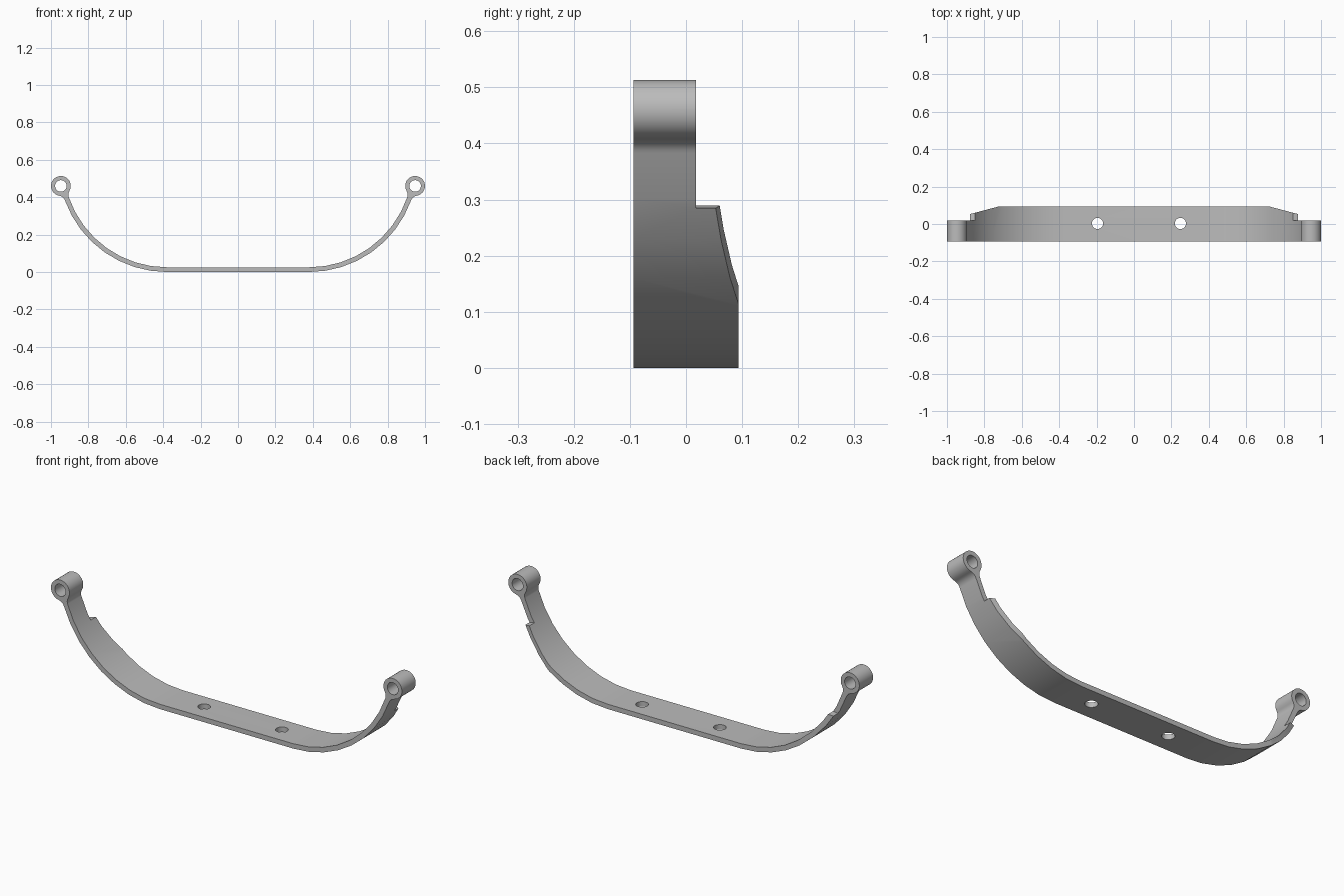
import bpy
import bmesh
from math import pi, sqrt, atan2, cos, sin, tau, radians
from mathutils import Vector, Matrix

cube = bpy.data.objects.get("Cube")
if cube:
    bpy.data.objects.remove(cube, do_unlink=True)

FRONT, BACK, LUG_BACK = -0.094, 0.094, 0.018
BEND, R_OUT, R_IN = Vector((0.38, 0.58)), 0.58, 0.555
LUG, LUG_R, BORE_R, FILLET = Vector((0.947, 0.46)), 0.053, 0.031, 0.04

grey = bpy.data.materials.new("plain grey")
grey.use_nodes = True
colour = (0.5, 0.5, 0.5, 1)
grey.diffuse_color = colour
grey.node_tree.nodes["Principled BSDF"].inputs["Base Color"].default_value = colour


def arc(centre, radius, start, end, steps):
    return [centre + radius * Vector((cos(a), sin(a)))
            for a in (start + (end - start) * i / steps for i in range(steps + 1))]


def angle(v):
    return atan2(v.y, v.x)


def short_arc(centre, radius, start, end, steps):
    turn = (end - start + pi) % tau - pi
    return arc(centre, radius, start, start + turn, steps)


def fillet_centre(bend_dist):
    """Lower point at the given distance from the bend and tangent to the lug."""
    lug_dist = LUG_R + FILLET
    axis = LUG - BEND
    d = axis.length
    along = (bend_dist ** 2 - lug_dist ** 2 + d * d) / (2 * d)
    across = sqrt(bend_dist ** 2 - along ** 2)
    axis.normalize()
    return BEND + along * axis + across * Vector((axis.y, -axis.x))


def prism(name, points, low, high, axis):
    """Extrude an outline along y (points are x, z) or along z (points are x, y)."""
    place = (lambda p, t: (p[0], t, p[1])) if axis == "y" else (lambda p, t: (p[0], p[1], t))
    bm = bmesh.new()
    face = bm.faces.new([bm.verts.new(place(p, low)) for p in points])
    ext = bmesh.ops.extrude_face_region(bm, geom=[face])
    verts = [v for v in ext["geom"] if isinstance(v, bmesh.types.BMVert)]
    shift = Vector(place((0, 0), high - low))
    bmesh.ops.translate(bm, verts=verts, vec=shift)
    bmesh.ops.recalc_face_normals(bm, faces=bm.faces)
    mesh = bpy.data.meshes.new(name)
    bm.to_mesh(mesh)
    bm.free()
    obj = bpy.data.objects.new(name, mesh)
    bpy.context.collection.objects.link(obj)
    return obj


# Half outline: outer bend, fillet, lug, fillet, inner bend
f_out, f_in = fillet_centre(R_OUT + FILLET), fillet_centre(R_IN - FILLET)
lug_start, lug_end = angle(f_out - LUG), angle(f_in - LUG) % tau
half = arc(BEND, R_OUT, -pi / 2, angle(f_out - BEND), 8)
half += short_arc(f_out, FILLET, angle(BEND - f_out), angle(LUG - f_out), 6)[1:]
half += arc(LUG, LUG_R, lug_start, lug_end, 24)[1:]
half += short_arc(f_in, FILLET, angle(LUG - f_in), angle(f_in - BEND), 6)[1:]
half += arc(BEND, R_IN, angle(f_in - BEND), -pi / 2, 8)[1:]
outline = half + [Vector((-p.x, p.y)) for p in reversed(half)]
bracket = prism("curved_bracket", outline, FRONT, BACK, "y")
bracket.data.materials.append(grey)

# Cutters: lug bores, rear notches, tapered rear corners, screw holes
cutters = []
for s in (1, -1):
    bore = arc(Vector((s * LUG.x, LUG.y)), BORE_R, 0, tau, 24)[:-1]
    notch = [(s * 0.8, 0.298), (s * 0.9, 0.281), (s * 1.1, 0.281), (s * 1.1, 0.6), (s * 0.8, 0.6)]
    taper = [(s * 0.72, 0.0945), (s * 0.9, 0.047), (s * 0.9, 0.2), (s * 0.72, 0.2)]
    cutters += [prism("bore_cutter", bore, -0.2, 0.2, "y"),
                prism("notch_cutter", notch, LUG_BACK, 0.2, "y"),
                prism("taper_cutter", taper, -0.1, 0.4, "z")]
for x in (-0.195, 0.248):
    hole = arc(Vector((x, 0.003)), 0.03, 0, tau, 24)[:-1]
    cutters.append(prism("screw_hole_cutter", hole, -0.1, 0.1, "z"))

bpy.ops.object.select_all(action="DESELECT")
bpy.context.view_layer.objects.active = bracket
bracket.select_set(True)
for cutter in cutters:
    mod = bracket.modifiers.new("cut", "BOOLEAN")
    mod.operation, mod.solver, mod.object = "DIFFERENCE", "EXACT", cutter
    bpy.ops.object.modifier_apply(modifier=mod.name)
    bpy.data.objects.remove(cutter, do_unlink=True)

bpy.ops.object.shade_smooth_by_angle(angle=radians(30))
